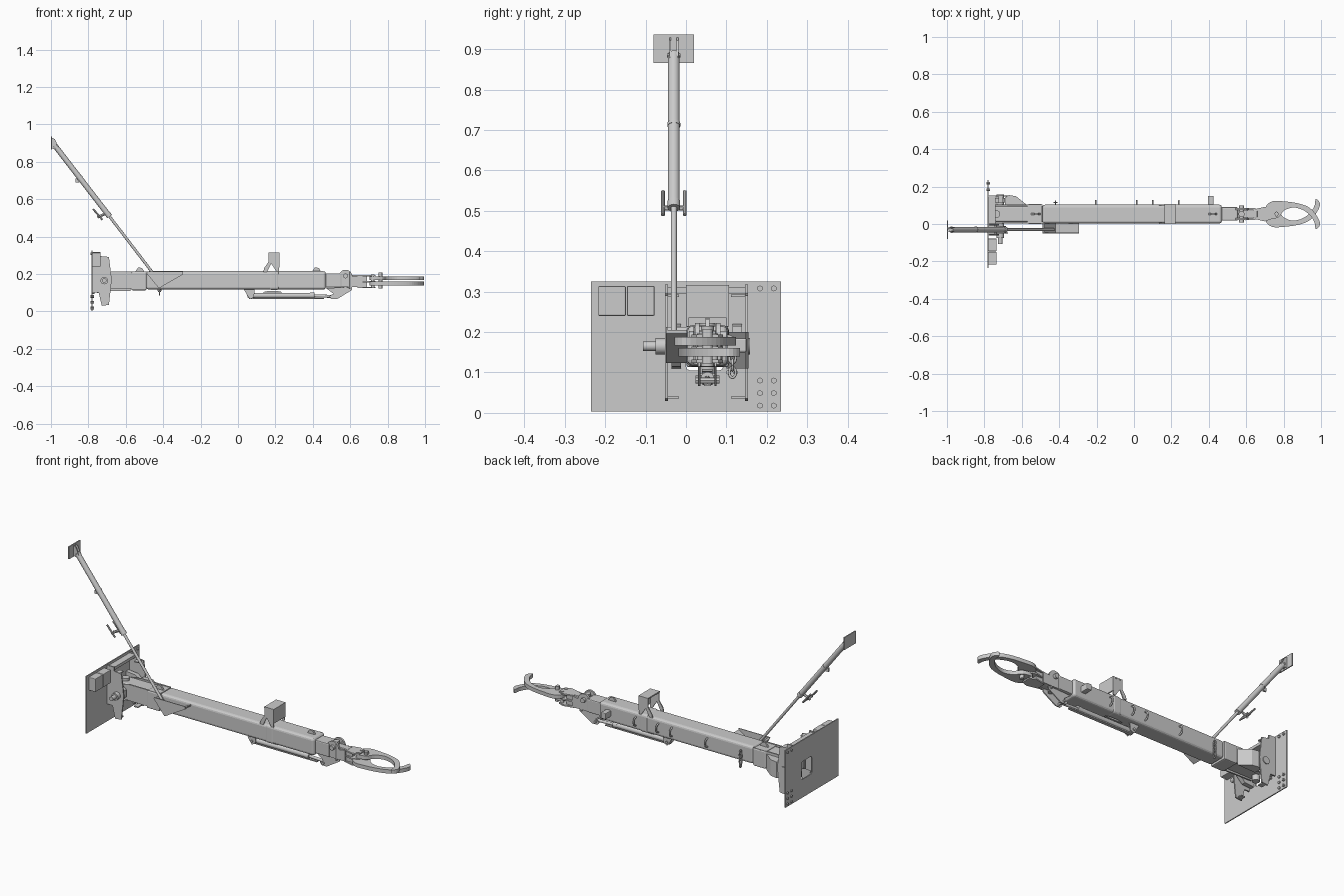
import bpy, bmesh, math
from mathutils import Vector

if "Cube" in bpy.data.objects:
    bpy.data.objects.remove(bpy.data.objects["Cube"])


def finish(name, bm, bevel=0, seg=2):
    bmesh.ops.recalc_face_normals(bm, faces=bm.faces)
    me = bpy.data.meshes.new(name)
    bm.to_mesh(me)
    bm.free()
    ob = bpy.data.objects.new(name, me)
    bpy.context.collection.objects.link(ob)
    if bevel:
        m = ob.modifiers.new("bevel", 'BEVEL')
        m.width, m.segments = bevel, seg
    return ob


def box(name, x, y, z, bevel=0, seg=2):
    bm = bmesh.new()
    bmesh.ops.create_cube(bm, size=1)
    for v in bm.verts:
        v.co = [a[0] + (c + .5) * (a[1] - a[0]) for a, c in zip((x, y, z), v.co)]
    return finish(name, bm, bevel, seg)


def rod(name, p, q, r, n=20, r2=None):
    p, q = Vector(p), Vector(q)
    bm = bmesh.new()
    bmesh.ops.create_cone(bm, cap_ends=True, segments=n, radius1=r, radius2=r if r2 is None else r2,
                          depth=(q - p).length)
    rot = (q - p).to_track_quat('Z', 'Y')
    for v in bm.verts:
        v.co = rot @ v.co + (p + q) / 2
    ob = finish(name, bm)
    if n > 6:
        bpy.context.view_layer.objects.active = ob
        for o in bpy.context.selected_objects:
            o.select_set(False)
        ob.select_set(True)
        bpy.ops.object.shade_smooth_by_angle()
    return ob


def plate(name, pts, axis, a, b):
    """Extrude an outline along axis 'y' (points are x,z) or 'z' (points are x,y)."""
    put = (lambda p, t: (p[0], t, p[1])) if axis == 'y' else (lambda p, t: (p[0], p[1], t))
    bm = bmesh.new()
    f = bm.faces.new([bm.verts.new(put(p, a)) for p in pts])
    ext = bmesh.ops.extrude_face_region(bm, geom=[f])
    d = Vector(put((0, 0), b - a))
    bmesh.ops.translate(bm, vec=d, verts=[e for e in ext['geom'] if isinstance(e, bmesh.types.BMVert)])
    return finish(name, bm)


def wire(name, pts, r):
    cu = bpy.data.curves.new(name, 'CURVE')
    cu.dimensions, cu.bevel_depth, cu.bevel_resolution, cu.use_fill_caps = '3D', r, 2, True
    sp = cu.splines.new('POLY')
    sp.points.add(len(pts) - 1)
    for s, p in zip(sp.points, pts):
        s.co = (*p, 1)
    ob = bpy.data.objects.new(name, cu)
    bpy.context.collection.objects.link(ob)


def smooth(pts, n=4):
    """Closed Catmull-Rom outline through the points."""
    out, k = [], len(pts)
    for i in range(k):
        a, b, c, d = (Vector(pts[(i + j) % k]) for j in (-1, 0, 1, 2))
        for t in (j / n for j in range(n)):
            out.append((2 * b + (c - a) * t + (2 * a - 5 * b + 4 * c - d) * t * t
                        + (3 * b - a - 3 * c + d) * t ** 3) / 2)
    return out


def cut(ob, cutter):
    m = ob.modifiers.new("cut", 'BOOLEAN')
    m.object, m.operation, m.solver = cutter, 'DIFFERENCE', 'EXACT'
    cutter.hide_render = True
    cutter.hide_set(True)


MID = 0.053

# Main beam, inner sections and sleeve
box("main_beam", (-.49, .47), (.003, .103), (.117, .215), .014, 3)
box("beam_collar", (.165, .222), (.001, .105), (.115, .217), .014, 3)
box("beam_rear", (-.745, -.485), (.012, .097), (.128, .208), .008)
for y in (.003, .096):
    plate("hinge_ear", [(-.745, .125), (-.49, .12), (-.49, .214), (-.675, .214), (-.745, .2)],
          'y', y, y + .008)
box("rear_strap", (-.57, -.49), (.001, .106), (.113, .212), .006)
for x in (-.525, .42):
    plate("top_lug", [(x - .025, .212), (x + .025, .212), (x + .012, .232), (x - .008, .236)],
          'y', MID - .005, MID + .005)

# Mounting plate with window
back = box("mount_plate", (-.783, -.777), (-.235, .235), (.003, .325))
cut(back, box("window_cutter", (-.82, -.74), (.0, .092), (.105, .205), .01))
for y in (.183, .217):
    for z in (.018, .049, .08, .308):
        rod("plate_bolt", (-.789, y, z), (-.769, y, z), .0075, 6)
for y in (.105, .122):
    for z in (.1, .122):
        rod("inner_bolt", (-.779, y, z), (-.768, y, z), .006, 6)
for y in (-.217, -.146):
    box("control_box", (-.778, -.735), (y, y + .068), (.24, .314), .003)

# Swivel frame side cheeks
cheek = [(-.778, .318), (-.735, .318), (-.735, .296), (-.69, .29), (-.675, .17), (-.69, .035),
         (-.728, .03), (-.745, .1), (-.778, .1)]
for y in (-.052, .146):
    plate("frame_cheek", cheek, 'y', y, y + .007)
    for z in (.038, .29):
        s = .035 if y < 0 else -.035
        box("cheek_flange", (-.725, -.7), sorted((y + .003, y + s)), (z - .003, z + .003))
box("frame_header", (-.778, -.74), (-.05, .152), (.296, .312))
for y in (-.036, .115):
    plate("pivot_lug", [(-.778, .11), (-.72, .115), (-.685, .15), (-.685, .19), (-.72, .215), (-.778, .22)],
          'y', y, y + .024)
rod("pivot_pin", (-.715, -.075, .165), (-.715, .158, .165), .02)
rod("pivot_pin_end", (-.715, -.106, .165), (-.715, -.07, .165), .012)
plate("stop_gusset", [(-.67, .155), (-.63, .148), (-.575, .104), (-.69, .1), (-.69, .14)], 'z', .11, .2)
for z in (.11, .205):
    rod("vertical_pin", (-.735, MID, z - .012), (-.735, MID, z + .018), .02)

# Support strut
SY = -.03
rod("strut_tube", (-.98, SY, .888), (-.69, SY, .512), .0145)
rod("strut_rod", (-.70, SY, .525), (-.428, SY, .17), .0075)
rod("strut_joint", (-.848, SY, .717), (-.843, SY, .710), .016)
rod("strut_end_ring", (-.699, SY, .524), (-.686, SY, .507), .0155)
box("strut_foot", (-1, -.994), (-.08, .02), (.866, .936))
for y in (-.041, -.023):
    plate("foot_ear", [(-.996, .93), (-.98, .922), (-.96, .88), (-.965, .862), (-.996, .872)],
          'y', y, y + .004)
rod("foot_pin", (-.975, -.047, .885), (-.975, -.013, .885), .005, 12)
box("strut_clip", (-.868, -.85), (SY - .005, SY + .005), (.69, .71))
rod("lock_stem", (-.705, SY, .525), (-.752, SY, .503), .007, 12)
rod("lock_bar", (-.742, -.06, .507), (-.742, 0, .507), .006, 12)
for y in (-.057, -.003):
    rod("lock_grip", (-.775, y, .548), (-.725, y, .49), .005, 10)

# Strut pocket on beam side
plate("pocket_face", [(-.49, .213), (-.42, .125), (-.295, .2), (-.295, .213)], 'y', -.05, -.046)
plate("pocket_floor", [(-.423, .124), (-.295, .197), (-.295, .205), (-.42, .133)], 'y', -.049, .006)
plate("pocket_back", [(-.49, .205), (-.423, .124), (-.417, .128), (-.482, .213)], 'y', -.049, .006)

# Lashing loops, hanging chain and side block
for x in (-.205, .015, .1, .24):
    wire("lashing_loop", [(x, .1 + .024 * math.sin(t * math.pi / 10), .166 + .024 * math.cos(t * math.pi / 10))
                          for t in range(11)], .0045)
for i in range(5):
    z, c, s = .172 - i * .018, i % 2, 1 - i % 2
    wire("chain_link", [(-.42 + .008 * c * math.cos(a), .115 + .008 * s * math.cos(a), z + .013 * math.sin(a))
                        for a in (t * math.pi / 6 for t in range(13))], .0035)
box("side_block", (.395, .425), (.1, .15), (.15, .185), .004)

# Upper bracket
box("bracket_top", (.163, .222), (0, .106), (.309, .316))
box("bracket_front", (.215, .222), (0, .106), (.236, .314))
for y in (.001, .099):
    ck = plate("bracket_cheek", [(.163, .312), (.163, .262), (.176, .258), (.205, .214), (.22, .214), (.22, .312)],
               'y', y, y + .006)
    cut(ck, rod("cheek_cutter", (.192, y - .05, .287), (.192, y + .05, .287), .012, 16))
    plate("bracket_leg", [(.135, .212), (.155, .212), (.18, .262), (.165, .268), (.14, .232)], 'y', y, y + .006)

# Hydraulic cylinder under the beam
rod("cylinder_body", (.07, MID, .085), (.39, MID, .085), .0145)
rod("cylinder_head", (.385, MID, .085), (.41, MID, .085), .0165)
rod("cylinder_rod", (.4, MID, .084), (.51, MID, .08), .008)
rod("cylinder_eye", (.065, MID - .012, .085), (.065, MID + .012, .085), .016)
box("cylinder_guard", (.06, .46), (MID - .009, MID + .009), (.066, .072))
plate("cylinder_clamp", [(.13, .103), (.16, .1), (.21, .1), (.24, .103), (.21, .109), (.16, .109)], 'y', .04, .066)
for y in (.03, .07):
    plate("cylinder_bracket", [(.03, .12), (.09, .12), (.085, .075), (.065, .066), (.05, .085)], 'y', y, y + .006)
    plate("nose_bracket", [(.47, .125), (.51, .095), (.487, .08), (.5, .066), (.53, .066), (.61, .115), (.61, .13)],
          'y', y, y + .006)
for x, z in ((.065, .085), (.51, .08)):
    rod("cylinder_pin", (x, .024, z), (x, .083, z), .007, 12)

# Nose section and knuckle
box("nose_tube", (.46, .555), (.018, .09), (.128, .204), .006)
for y in (.022, .074):
    plate("knuckle_cheek", [(.53, .13)] + [(.575 + .037 * math.cos(a), .186 + .037 * math.sin(a))
          for a in (math.pi * (1 - t / 10) for t in range(11))] + [(.65, .192), (.65, .13)], 'y', y, y + .011)
box("nose_neck", (.55, .66), (.034, .073), (.132, .196), .004)
rod("knuckle_pin", (.575, .008, .19), (.575, .1, .19), .013)
rod("knuckle_collar", (.575, MID, .115), (.575, MID, .215), .016)
for y in (.025, .079):
    rod("knuckle_bolt", (.595, y, .12), (.595, y, .212), .006, 6)

# Gripping jaws, one mirrored below the other
for z in (.128, .16, .19):
    plate("jaw_carrier", [(.64, .028), (.64, .078), (.7, .092), (.735, .08), (.735, .026), (.7, .014)],
          'z', z - .004, z + .004)
box("carrier_core", (.64, .69), (.03, .076), (.13, .19))
jaw = smooth([(.705, .092), (.742, .122), (.80, .121), (.87, .112), (.93, .092), (.972, .052), (.995, .0),
              (.972, -.028), (.966, .005), (.945, .042), (.905, .074), (.85, .088), (.80, .07),
              (.77, .035), (.715, .03)])
plate("upper_jaw", jaw, 'z', .167, .188)
plate("lower_jaw", [(x, 2 * MID - y) for x, y in jaw], 'z', .14, .161)
for y in (.036, .07):
    rod("jaw_pin", (.72, y, .125), (.72, y, .197), .009)
for y in (.05, .056):
    rod("jaw_bolt", (.762, y, .122), (.762, y, .207), .01, 12)
